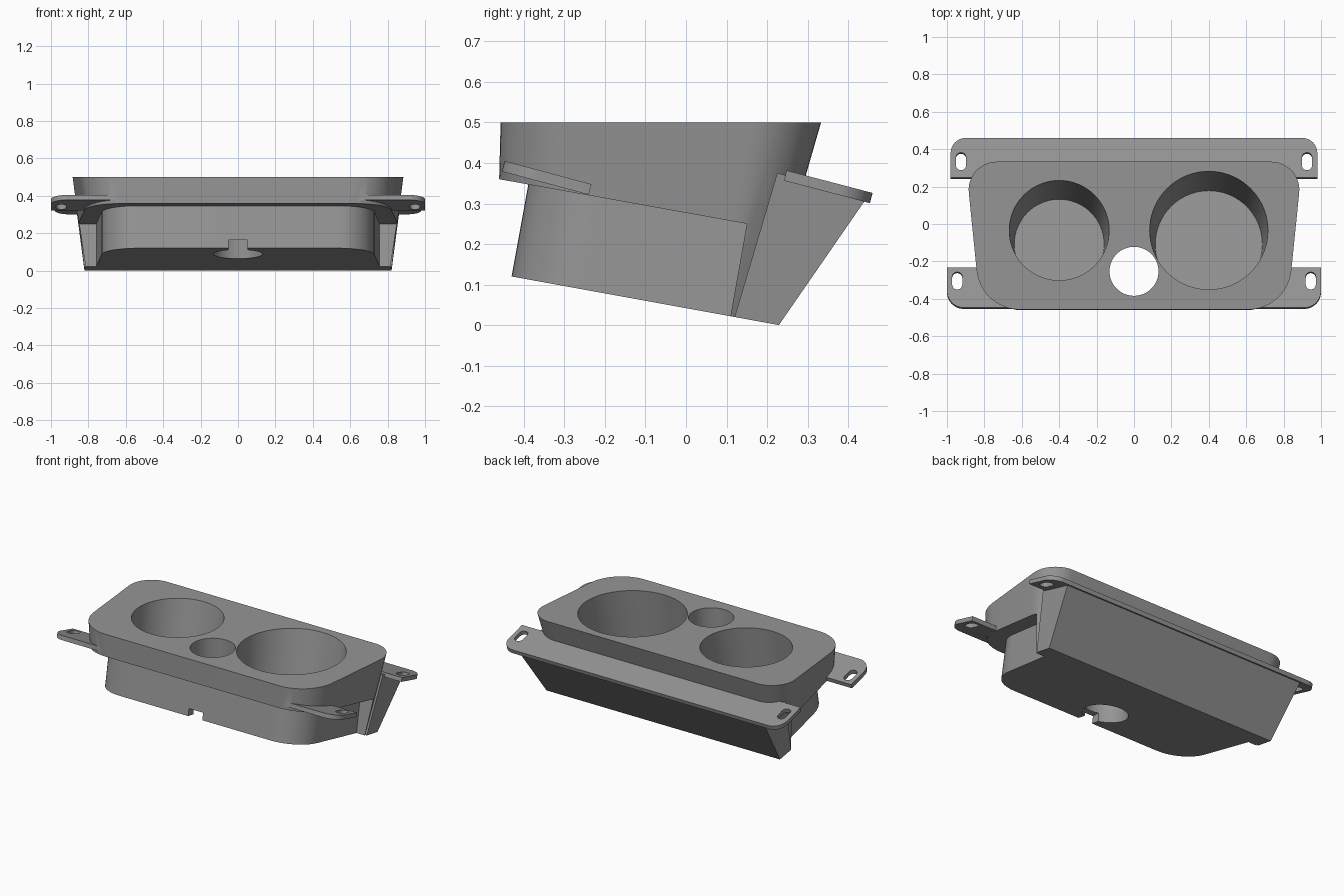
import bpy, bmesh, math
from mathutils import Vector

if "Cube" in bpy.data.objects:
    bpy.data.objects.remove(bpy.data.objects["Cube"])

grey = bpy.data.materials.new("matte grey")
grey.diffuse_color = (0.3, 0.3, 0.3, 1)
grey.use_nodes = True
grey.node_tree.nodes["Principled BSDF"].inputs["Base Color"].default_value = grey.diffuse_color


def loft(name, lower, upper):
    """Closed solid between two loops with equal point counts."""
    bm = bmesh.new()
    a = [bm.verts.new(p) for p in lower]
    b = [bm.verts.new(p) for p in upper]
    n = len(a)
    bm.faces.new(a[::-1])
    bm.faces.new(b)
    for i in range(n):
        j = (i + 1) % n
        bm.faces.new((a[i], a[j], b[j], b[i]))
    bmesh.ops.recalc_face_normals(bm, faces=bm.faces)
    me = bpy.data.meshes.new(name)
    bm.to_mesh(me)
    bm.free()
    me.materials.append(grey)
    ob = bpy.data.objects.new(name, me)
    bpy.context.collection.objects.link(ob)
    return ob


def boolean(target, tool, op):
    """Apply a boolean and remove the tool."""
    bpy.context.view_layer.objects.active = target
    m = target.modifiers.new("bool", 'BOOLEAN')
    m.operation, m.solver, m.object = op, 'EXACT', tool
    bpy.ops.object.modifier_apply(modifier=m.name)
    bpy.data.objects.remove(tool)


def fillet(corners, seg=12):
    """Round the corners (x, y, radius) of a convex outline."""
    out, n = [], len(corners)
    for i, (x, y, r) in enumerate(corners):
        p = Vector((x, y))
        if r == 0:
            out.append((x, y))
            continue
        u = (Vector(corners[i - 1][:2]) - p).normalized()
        v = (Vector(corners[(i + 1) % n][:2]) - p).normalized()
        half = u.angle(v) / 2
        c = p + (u + v).normalized() * (r / math.sin(half))
        s = p + u * (r / math.tan(half)) - c
        e = p + v * (r / math.tan(half)) - c
        sweep = math.atan2(s.x * e.y - s.y * e.x, s.dot(e))
        for k in range(seg + 1):
            t = sweep * k / seg
            out.append((c.x + s.x * math.cos(t) - s.y * math.sin(t),
                        c.y + s.x * math.sin(t) + s.y * math.cos(t)))
    return out


def circle(cx, cy, r, n=72):
    return [(cx + r * math.cos(2 * math.pi * k / n),
             cy + r * math.sin(2 * math.pi * k / n)) for k in range(n)]


def side_prism(name, pts, hx):
    """Extrude a (y, z) profile across x."""
    return loft(name, [(-hx, y, z) for y, z in pts], [(hx, y, z) for y, z in pts])


def base_z(y):
    return 0.042 - 0.1818 * y


# main body: rounded tapered tray, flush top, leaning back wall
top = fillet([(0.90, 0.333, 0.15), (-0.90, 0.333, 0.15),
              (-0.82, -0.457, 0.23), (0.82, -0.457, 0.23)])
body = loft("cup_holder_tray",
            [(x * 0.927, y * 0.833 - 0.089, 0) for x, y in top],
            [(x, y, 0.5) for x, y in top])

# undercut that leaves the overhanging rim
boolean(body, side_prism("undercut", [(-0.8, 0.421), (0.15, 0.25), (0.11, 0.025),
                                      (0.07, -0.2), (-0.8, -0.2)], 1.5), 'DIFFERENCE')

# narrower lower tub, tilted with the base
tub = fillet([(0.76, 0.15, 0), (-0.76, 0.15, 0), (-0.715, -0.43, 0.2), (0.715, -0.43, 0.2)])
up = Vector((0, 0.179, 0.984))
loops = [[Vector((x, y, base_z(y))) + up * h for x, y in tub] for h in (-0.03, 0.245)]
boolean(body, loft("lower_tub", *loops), 'UNION')

# flared rear wall rising to the rear flange


def rear_z(y):
    return 0.3815 + (0.248 - y) * 0.262


def front_z(y):
    return 0.405 + (-0.447 - y) * 0.268


wing = [[(s * x, y, z) for s, x, y, z in
         ((1, hx, yf, zf), (1, hx, yb, zb), (-1, hx, yb, zb), (-1, hx, yf, zf))]
        for hx, yf, zf, yb, zb in ((0.817, 0.105, -0.03, 0.208, -0.03),
                                   (0.862, 0.225, rear_z(0.225) - 0.012, 0.445, 0.313))]
boolean(body, loft("rear_wall", *wing), 'UNION')


def sloped_plate(name, outline, zf, lo, hi):
    return loft(name, [(x, y + 0.27 * lo, zf(y) + lo) for x, y in outline],
                [(x, y + 0.27 * hi, zf(y) + hi) for x, y in outline])


# rear flange and the two front ears
rear = fillet([(0.98, 0.248, 0), (0.98, 0.46, 0.08), (-0.98, 0.46, 0.08), (-0.98, 0.248, 0)])
boolean(body, sloped_plate("rear_flange", rear, rear_z, -0.025, 0), 'UNION')
for s in (1, -1):
    ear = fillet([(s * 0.5, -0.233, 0), (s * 1.0, -0.233, 0),
                  (s * 1.0, -0.447, 0.09), (s * 0.5, -0.447, 0)])
    boolean(body, sloped_plate("front_ear", ear, front_z, -0.026, 0), 'UNION')

# trim everything to the sloping base
boolean(body, side_prism("base_trim", [(-0.9, base_z(-0.9)), (0.9, base_z(0.9)),
                                       (0.9, -0.5), (-0.9, -0.5)], 1.5), 'DIFFERENCE')

# screw slots
for s in (1, -1):
    for cx, cy, zf in ((0.925, 0.335, rear_z), (0.945, -0.303, front_z)):
        w, h = 0.027, 0.047
        slot = fillet([(s * cx + w, cy - h, 0.0265), (s * cx + w, cy + h, 0.0265),
                       (s * cx - w, cy + h, 0.0265), (s * cx - w, cy - h, 0.0265)], 8)
        boolean(body, sloped_plate("screw_slot", slot, zf, -0.06, 0.04), 'DIFFERENCE')

# two tapered, tilted cup wells
for cx, r_top, r_low in ((-0.4, 0.267, 0.24), (0.4, 0.316, 0.286)):
    low = [Vector((x, y, base_z(y) + 0.03)) for x, y in circle(cx, -0.108, r_low)]
    rim = [Vector((x, y, 0.5)) for x, y in circle(cx, -0.034, r_top)]
    boolean(body, loft("cup_well", low, [a.lerp(b, 1.05) for a, b in zip(low, rim)]),
            'DIFFERENCE')

# straight through hole and the drain notch at the front
hole = circle(0, -0.253, 0.131)
boolean(body, loft("through_hole", [(x, y, -0.2) for x, y in hole],
                   [(x, y, 0.7) for x, y in hole]), 'DIFFERENCE')
boolean(body, side_prism("notch", [(-0.6, -0.2), (-0.25, -0.2), (-0.25, 0.165),
                                   (-0.6, 0.165)], 0.05), 'DIFFERENCE')

bpy.ops.object.select_all(action='DESELECT')
body.select_set(True)
bpy.context.view_layer.objects.active = body
bpy.ops.object.shade_smooth_by_angle(angle=math.radians(25))
